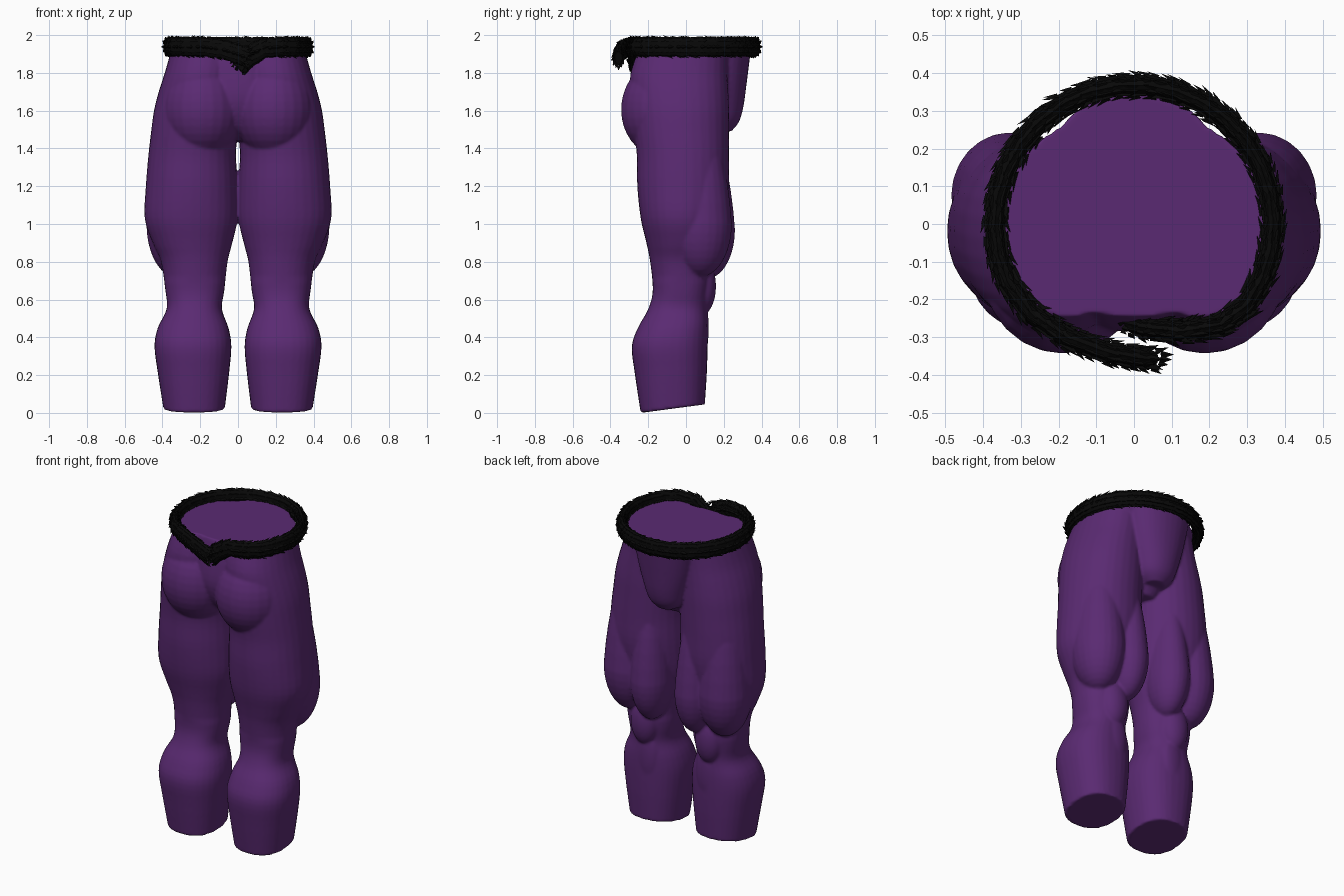
import bpy, bmesh, math, random
from mathutils import Vector

random.seed(4)
cube = bpy.data.objects.get("Cube")
if cube:
    bpy.data.objects.remove(cube)


def material(name, color, rough):
    m = bpy.data.materials.new(name)
    m.use_nodes = True
    m.diffuse_color = (*color, 1)
    bsdf = m.node_tree.nodes["Principled BSDF"]
    bsdf.inputs["Base Color"].default_value = (*color, 1)
    bsdf.inputs["Roughness"].default_value = rough
    return m


def finish(bm, name, mat):
    bmesh.ops.recalc_face_normals(bm, faces=bm.faces)
    mesh = bpy.data.meshes.new(name)
    bm.to_mesh(mesh)
    bm.free()
    mesh.materials.append(mat)
    ob = bpy.data.objects.new(name, mesh)
    bpy.context.collection.objects.link(ob)
    return ob


def bridge(bm, rings):
    """Skin a list of vertex rings and cap both ends."""
    n = len(rings[0])
    for a, b in zip(rings, rings[1:]):
        for i in range(n):
            j = (i + 1) % n
            bm.faces.new((a[i], a[j], b[j], b[i]))
    bm.faces.new(rings[0][::-1])
    bm.faces.new(rings[-1])


def smooth_sections(sections, steps=4):
    """Run a smooth curve through the given cross-sections."""
    padded = [sections[0], *sections, sections[-1]]
    result = []
    for a, b, c, d in zip(padded, padded[1:], padded[2:], padded[3:]):
        for i in range(steps):
            t = i / steps
            result.append([q + t / 2 * (r - p + t * (2 * p - 5 * q + 4 * r - s
                                                     + t * (3 * (q - r) + s - p)))
                           for p, q, r, s in zip(a, b, c, d)])
    return result + [sections[-1]]


def loft(bm, sections, side=1, slant=0, n=32):
    """Sections are (z, x min, x max, y min, y max); slant tilts the low end."""
    rings = []
    for z, x0, x1, y0, y1 in smooth_sections(sections):
        power = 2.3 if z < .7 else 2.1   # boxier calf, rounder thigh
        ring = []
        for i in range(n):
            t = math.tau * i / n
            c, s = math.cos(t), math.sin(t)
            u = math.copysign(abs(c) ** (2 / power), c)
            v = math.copysign(abs(s) ** (2 / power), s)
            lift = slant * (v + 1) / 2 * max(0, 1 - z / .2)
            ring.append(bm.verts.new((side * ((x0 + x1) / 2 + u * (x1 - x0) / 2),
                                      (y0 + y1) / 2 + v * (y1 - y0) / 2, z + lift)))
        rings.append(ring)
    bridge(bm, rings)


def muscle(bm, center, width, depth, below, above, taper=.25):
    """Teardrop: a rounded lower end and a tapering upper end."""
    verts = bmesh.ops.create_uvsphere(bm, u_segments=24, v_segments=18, radius=1)["verts"]
    for v in verts:
        x, y, z = v.co
        k = 1 - taper * max(z, 0)
        v.co = Vector(center) + Vector((x * width * k, y * depth * k,
                                        z * (above if z > 0 else below)))


purple = material("purple cloth", (0.102, 0.023, 0.168), 0.6)
black = material("black fur", (0.0025, 0.0025, 0.0025), 0.9)

# Leg, from ankle to waist
LEG = [
    (0.00, .07, .395, -.24, .10),
    (0.20, .048, .423, -.27, .11),
    (0.35, .035, .442, -.287, .115),
    (0.45, .05, .425, -.255, .115),
    (0.55, .085, .378, -.20, .11),
    (0.65, .072, .385, -.176, .12),
    (0.80, .055, .408, -.19, .14),
    (0.90, .03, .452, -.21, .17),
    (1.03, .002, .494, -.24, .20),
    (1.20, .002, .488, -.258, .226),
    (1.36, .01, .475, -.26, .228),
    (1.49, .004, .46, -.275, .228),
    (1.60, 0, .445, -.285, .228),
    (1.70, 0, .42, -.293, .224),
    (1.80, 0, .388, -.293, .22),
    (1.935, 0, .35, -.247, .22),
]
# Hips that join the legs
HIPS = [
    (1.44, -.10, .10, -.14, .14),
    (1.52, -.18, .18, -.235, .19),
    (1.65, -.25, .25, -.285, .215),
    (1.80, -.31, .31, -.275, .23),
    (1.935, -.352, .352, -.247, .30),
]
# Raised panel on the side of the knees
PANEL = [
    (1.49, -.06, .06, .12, .24),
    (1.54, -.11, .11, .08, .28),
    (1.62, -.14, .14, .05, .304),
    (1.75, -.175, .175, .05, .322),
    (1.935, -.21, .21, .05, .345),
]

bm = bmesh.new()
for s in (1, -1):
    loft(bm, LEG, side=s, slant=.045)
    muscle(bm, (s * .188, -.12, 1.605), .215, .224, .255, .26, 0)   # seat
    muscle(bm, (s * .155, .11, .97), .12, .15, .26, .58)            # inner thigh
    muscle(bm, (s * .33, .075, 1.0), .155, .168, .28, .65)          # outer thigh
    muscle(bm, (s * .225, .085, .67), .09, .074, .15, .15, 0)       # knee
    muscle(bm, (s * .21, .09, .45), .07, .03, .16, .16, 0)          # shin
loft(bm, HIPS)
loft(bm, PANEL)
legs = finish(bm, "legs", purple)
remesh = legs.modifiers.new("union", 'REMESH')
remesh.mode = 'VOXEL'
remesh.voxel_size = 0.009
remesh.use_smooth_shade = True
soft = legs.modifiers.new("soften", 'SMOOTH')
soft.factor = 0.5
soft.iterations = 4

# Fur belt path: inner end, round the back, overlapping outer end
ctrl = [(0, -.268, 1.825), (.05, -.278, 1.88), (.13, -.285, 1.93), (.23, -.268, 1.938)]
for deg in range(-36, 205, 12):
    a = math.radians(deg)
    ctrl.append((.369 * math.cos(a), .369 * math.sin(a), 1.938))
ctrl += [(-.275, -.235, 1.938), (-.18, -.30, 1.938), (-.08, -.338, 1.925),
         (0, -.354, 1.9), (.05, -.357, 1.878)]
pts = [Vector(p) for p in ctrl]
path = []
for p, q in zip(pts, pts[1:]):
    steps = max(2, round((q - p).length / .026))
    path += [p.lerp(q, i / steps) for i in range(steps)]
path.append(pts[-1])

# Tube with pointed tufts swept along the path
bm = bmesh.new()
rings, tufts, sides = [], [], 12
for k, p in enumerate(path):
    tan = (path[min(k + 1, len(path) - 1)] - path[max(k - 1, 0)]).normalized()
    out = tan.cross(Vector((0, 0, 1))).normalized()
    up = out.cross(tan)
    size = 0.75 if k in (0, len(path) - 1) else 1
    ring = []
    for i in range(sides):
        t = math.tau * i / sides
        off = out * math.cos(t) * .027 + up * math.sin(t) * .049
        ring.append(bm.verts.new(p + off * size))
        tufts.append((p + off * .85, off.normalized(), tan))
    rings.append(ring)
bridge(bm, rings)
for base, normal, tan in tufts:
    base = base + tan * random.uniform(-.012, .012)
    across = tan.cross(normal).normalized() * .011
    tip = base + tan * random.uniform(.02, .034) + normal * random.uniform(.008, .02)
    foot = [bm.verts.new(base + v) for v in (across, -across, normal * .01 - tan * .008)]
    end = bm.verts.new(tip)
    bm.faces.new(foot)
    for i in range(3):
        bm.faces.new((foot[i], foot[(i + 1) % 3], end))
finish(bm, "fur_belt", black)
